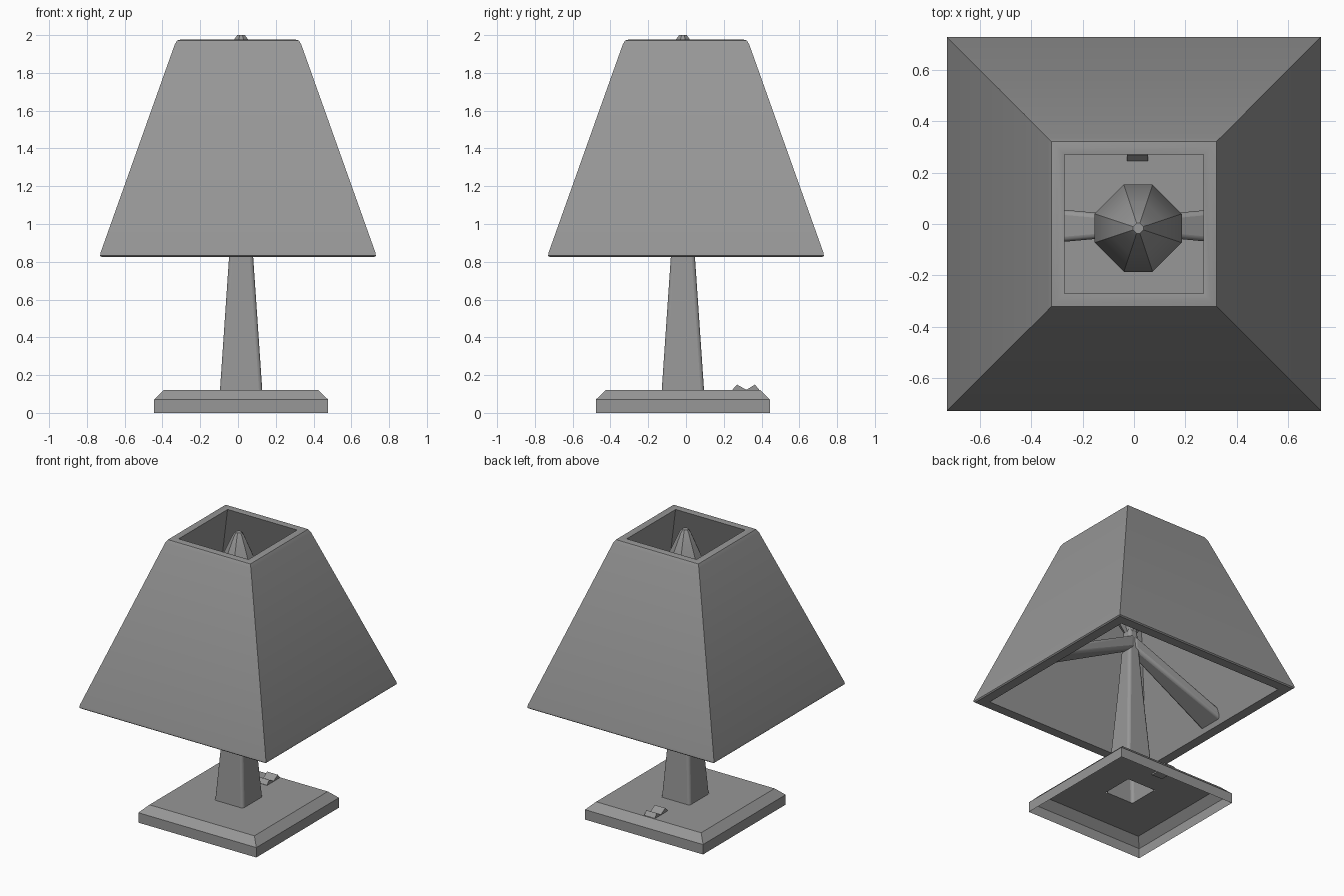
import bpy
import bmesh
from math import radians

if "Cube" in bpy.data.objects:
    bpy.data.objects.remove(bpy.data.objects["Cube"])

CX, CY = 0.0165, -0.0165   # axis of the base, stem and bulb

# Dark grey finish shared by every part
grey = bpy.data.materials.new("dark_grey")
grey.diffuse_color = (0.31, 0.31, 0.31, 1)
grey.use_nodes = True
grey.node_tree.nodes["Principled BSDF"].inputs["Base Color"].default_value = grey.diffuse_color


def finish(name, bm, bevel=0.0):
    bmesh.ops.recalc_face_normals(bm, faces=bm.faces[:])
    me = bpy.data.meshes.new(name)
    bm.to_mesh(me)
    bm.free()
    me.materials.append(grey)
    ob = bpy.data.objects.new(name, me)
    bpy.context.collection.objects.link(ob)
    bpy.context.view_layer.objects.active = ob
    ob.select_set(True)
    if bevel:
        m = ob.modifiers.new("soft_edges", 'BEVEL')
        m.width = bevel
        m.segments = 3
        m.limit_method = 'ANGLE'
    bpy.ops.object.shade_smooth_by_angle(angle=radians(32))
    ob.select_set(False)
    return ob


def outline(half, chamfer):
    """Square, or square with cut corners when chamfer is the flat's share of the width."""
    pts = []
    for sx, sy in ((1, 1), (-1, 1), (-1, -1), (1, -1)):
        if not chamfer:
            pts.append((sx * half, sy * half))
            continue
        e = half * chamfer
        pair = [(sx * half, sy * e), (sx * e, sy * half)]
        pts += pair if sx * sy > 0 else pair[::-1]
    return pts


def rings(name, profile, centre=(CX, CY), chamfer=0, closed=False, cap=False, bevel=0.0):
    """Stack rings; profile is (half width across flats, height)."""
    bm = bmesh.new()
    loops = [[bm.verts.new((centre[0] + x, centre[1] + y, z)) for x, y in outline(half, chamfer)]
             for half, z in profile]
    pairs = list(zip(loops, loops[1:]))
    if closed:
        pairs.append((loops[-1], loops[0]))
    for a, b in pairs:
        for i in range(len(a)):
            j = (i + 1) % len(a)
            bm.faces.new((a[i], a[j], b[j], b[i]))
    if cap:
        bm.faces.new(loops[0])
        bm.faces.new(loops[-1])
    return finish(name, bm, bevel)


def loft(name, first, last, bevel=0.0):
    """Solid between two matching cross-sections."""
    bm = bmesh.new()
    a = [bm.verts.new(p) for p in first]
    b = [bm.verts.new(p) for p in last]
    n = len(a)
    for i in range(n):
        j = (i + 1) % n
        bm.faces.new((a[i], a[j], b[j], b[i]))
    bm.faces.new(a)
    bm.faces.new(b)
    return finish(name, bm, bevel)


# Base: open-bottomed shell with a hole where the hollow stem rises
rings("base", [(0.461, 0), (0.461, 0.07), (0.41, 0.12), (0.11, 0.12)])

# Tapering hollow stem
rings("stem", [(0.112, 0.12), (0.0635, 0.83), (0.038, 1.24), (0.034, 1.32)], bevel=0.018)

# Lampshade: thick four-sided ring, open at top and bottom
rings("lampshade", [(0.722, 0.825), (0.73, 0.832), (0.727, 0.85), (0.335, 1.95),
                    (0.322, 1.972), (0.30, 1.977), (0.272, 1.972), (0.655, 0.825)],
      centre=(0, 0), closed=True)

# Bulb: candle shape with cut corners
rings("bulb", [(0.035, 1.28), (0.13, 1.45), (0.17, 1.60), (0.10, 1.83),
               (0.065, 1.91), (0.035, 1.98), (0.02, 2.0)], chamfer=0.33, cap=True)

# Two arms sloping down from the stem to the shade
for side, label in ((-1, "left"), (1, "right")):
    def section(x, half, low, high):
        return [(x, -0.007 - half, low), (x, -0.007 + half, low),
                (x, -0.007 + half, high), (x, -0.007 - half, high)]
    loft(label + "_arm", section(CX, 0.036, 1.16, 1.26),
         section(side * 0.685, 0.1, 0.84, 0.91), bevel=0.02)

# Rocker switch on the back of the base
rocker = [(0.245, 0.11), (0.245, 0.122), (0.27, 0.15), (0.32, 0.122),
          (0.365, 0.15), (0.388, 0.122), (0.388, 0.11)]
loft("switch", [(-0.028, y, z) for y, z in rocker], [(0.055, y, z) for y, z in rocker])
